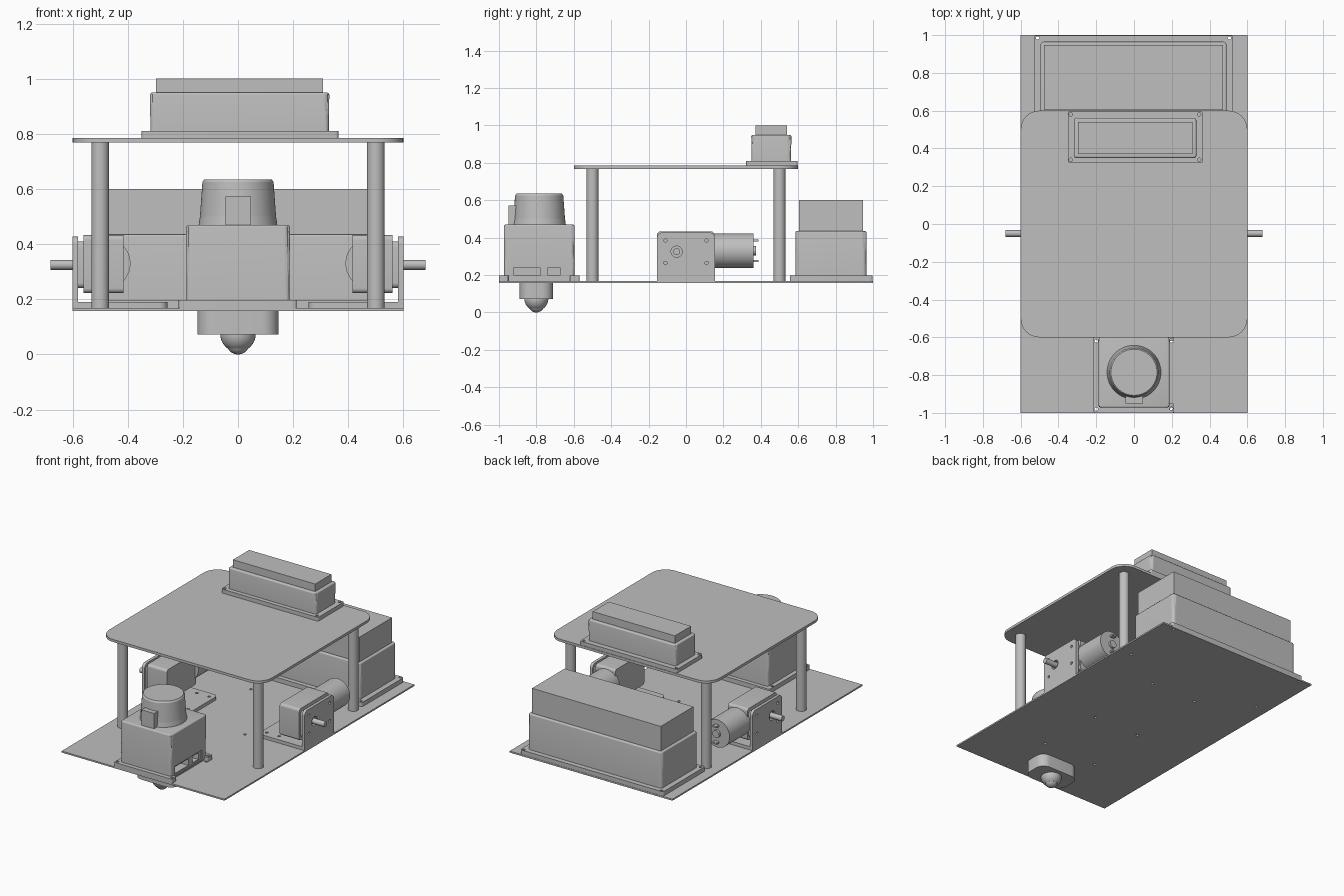
import bpy, bmesh, math
from mathutils import Matrix, Vector

cube = bpy.data.objects.get("Cube")
if cube:
    bpy.data.objects.remove(cube, do_unlink=True)

grey = bpy.data.materials.new("plain grey")
grey.use_nodes = True
COLOR = (0.52, 0.52, 0.52, 1)
grey.diffuse_color = COLOR
grey.node_tree.nodes["Principled BSDF"].inputs["Base Color"].default_value = COLOR


def finish(name, bm):
    bmesh.ops.recalc_face_normals(bm, faces=bm.faces)
    mesh = bpy.data.meshes.new(name)
    bm.to_mesh(mesh)
    bm.free()
    mesh.materials.append(grey)
    ob = bpy.data.objects.new(name, mesh)
    bpy.context.collection.objects.link(ob)
    return ob


def box(name, x, y, z, round_axis=None, radius=0.0, soft=0.0):
    """Box from (min, max) ranges; rounds edges along one axis, softens the top rim."""
    bm = bmesh.new()
    size = [b - a for a, b in (x, y, z)]
    mid = [(a + b) / 2 for a, b in (x, y, z)]
    bmesh.ops.create_cube(bm, size=1, matrix=Matrix.Translation(mid) @ Matrix.Diagonal((*size, 1)))
    if round_axis is not None:
        edges = [e for e in bm.edges
                 if abs((e.verts[0].co - e.verts[1].co).normalized()[round_axis]) > 0.9]
        bmesh.ops.bevel(bm, geom=edges, offset=radius, segments=8, profile=0.5, affect='EDGES')
    if soft:
        edges = [e for e in bm.edges if max(v.co.z for v in e.verts) > z[1] - 1e-4]
        bmesh.ops.bevel(bm, geom=edges, offset=soft, segments=4, profile=0.5, affect='EDGES')
    return finish(name, bm)


def rod(name, start, end, r1, r2=None, sides=40):
    """Cylinder or cone between two points."""
    a, b = Vector(start), Vector(end)
    turn = (b - a).to_track_quat('Z', 'Y').to_matrix().to_4x4()
    bm = bmesh.new()
    bmesh.ops.create_cone(bm, cap_ends=True, segments=sides, radius1=r1,
                          radius2=r1 if r2 is None else r2, depth=(b - a).length,
                          matrix=Matrix.Translation((a + b) / 2) @ turn)
    return finish(name, bm)


def ball(name, center, r):
    bm = bmesh.new()
    bmesh.ops.create_uvsphere(bm, u_segments=32, v_segments=20, radius=r,
                              matrix=Matrix.Translation(center))
    return finish(name, bm)


def cut(ob, cutters):
    for c in cutters:
        mod = ob.modifiers.new("cut", 'BOOLEAN')
        mod.operation, mod.solver, mod.object = 'DIFFERENCE', 'EXACT', c
    graph = bpy.context.evaluated_depsgraph_get()
    mesh = bpy.data.meshes.new_from_object(ob.evaluated_get(graph))
    ob.modifiers.clear()
    ob.data = mesh
    for c in cutters:
        bpy.data.objects.remove(c, do_unlink=True)


def holes(spots, z, r=0.009):
    return [rod("hole", (x, y, z - 0.04), (x, y, z + 0.04), r, sides=16) for x, y in spots]


def corners(x, y):
    return [(a, b) for a in x for b in y]


# Decks and posts
front_spots = corners((-0.2, 0.2), (-0.98, -0.62))
rear_spots = corners((-0.51, 0.505), (0.575, 0.985))
floor_spots = corners((-0.17, 0.17), (-0.17, 0.38))
base = box("base_plate", (-0.6, 0.6), (-1, 1), (0.158, 0.168))
cut(base, holes(front_spots + rear_spots + floor_spots, 0.163))
box("top_plate", (-0.6, 0.6), (-0.6, 0.6), (0.768, 0.785), 2, 0.1)
for x, y in corners((-0.5, 0.5), (-0.5, 0.5)):
    rod("post", (x, y, 0.166), (x, y, 0.77), 0.032)

# Rear open box with a block inside
flange = box("rear_box_flange", (-0.53, 0.525), (0.555, 0.998), (0.168, 0.197), 2, 0.012)
cut(flange, holes(rear_spots, 0.185))
body = box("rear_box", (-0.495, 0.49), (0.585, 0.965), (0.19, 0.435), 2, 0.02, 0.008)
cut(body, [box("hollow", (-0.477, 0.472), (0.603, 0.947), (0.21, 0.6))])
box("rear_block", (-0.47, 0.455), (0.61, 0.927), (0.205, 0.535))

# Small open tray on the top deck
tray_spots = corners((-0.335, 0.345), (0.34, 0.58))
flange = box("top_tray_flange", (-0.35, 0.365), (0.322, 0.597), (0.785, 0.811), 2, 0.012)
cut(flange, holes(tray_spots, 0.8))
tray = box("top_tray", (-0.318, 0.33), (0.35, 0.562), (0.805, 0.95), 2, 0.015, 0.008)
cut(tray, [box("hollow", (-0.297, 0.309), (0.371, 0.541), (0.82, 1))])

# Front housing: full flange on one side, corner ears on the other
flange = box("front_flange", (-0.215, 0.18), (-1, -0.57), (0.168, 0.197), 2, 0.012)
cut(flange, holes(front_spots[:2], 0.185))
for y in (-0.98, -0.6):
    ear = box("front_ear", (0.15, 0.212), (y - 0.02, y + 0.03), (0.168, 0.197), 2, 0.008)
    cut(ear, holes([(0.197, y + 0.003)], 0.185))
housing = box("front_housing", (-0.187, 0.187), (-0.972, -0.597), (0.18, 0.47), 2, 0.015, 0.008)
cut(housing, [box("recess", (0.18, 0.3), (-0.93, -0.645), (0.19, 0.25)),
              box("long_port", (0.12, 0.3), (-0.92, -0.78), (0.195, 0.24)),
              box("short_port", (0.12, 0.3), (-0.737, -0.675), (0.195, 0.24))])

# Scanner turret
Y = -0.785
rod("scanner_base", (0, Y, 0.468), (0, Y, 0.5), 0.143, 0.138, 64)
rod("scanner_turret", (0, Y, 0.5), (0, Y, 0.625), 0.138, 0.129, 64)
rod("scanner_cap", (0, Y, 0.625), (0, Y, 0.635), 0.129, 0.122, 64)
box("scanner_connector", (-0.046, 0.047), (-0.95, -0.87), (0.468, 0.572))

# Ball caster
box("caster_block", (-0.147, 0.147), (-0.89, -0.71), (0.072, 0.16), 2, 0.06)
socket = ball("caster_socket", (0, -0.8, 0.073), 0.064)
cut(socket, [box("trim", (-0.2, 0.2), (-1, -0.6), (-0.1, 0.022))])
ball("caster_ball", (0, -0.8, 0.043), 0.043)

# Drive units, mirrored left and right
for side, s in (("left", 1), ("right", -1)):
    def span(a, b):
        return tuple(sorted((s * a, s * b)))
    foot = box(side + "_bracket_foot", span(0.255, 0.598), (-0.155, 0.155), (0.168, 0.19), 2, 0.03)
    cut(foot, holes([(s * x, y) for x, y in corners((0.29, 0.38), (-0.11, 0.11))], 0.18))
    box(side + "_bracket_heel", span(0.54, 0.6), (-0.155, 0.155), (0.168, 0.19))
    wall = box(side + "_bracket_wall", span(0.58, 0.6), (-0.155, 0.155), (0.12, 0.428), 0, 0.03)
    cut(wall, [box("trim", (-1, 1), (-1, 1), (0, 0.168))]
        + [rod("hole", (s * 0.5, y, z), (s * 0.7, y, z), 0.009, sides=16)
           for y, z in corners((-0.11, 0.11), (0.265, 0.385))]
        + [rod("shaft_hole", (s * 0.5, -0.05, 0.325), (s * 0.7, -0.05, 0.325), 0.03)])
    box(side + "_gearbox_plate", span(0.555, 0.58), (-0.14, 0.14), (0.24, 0.41), 0, 0.02)
    box(side + "_gearbox", span(0.415, 0.56), (-0.155, 0.152), (0.222, 0.433), 0, 0.018)
    rod(side + "_shaft", (s * 0.5, -0.05, 0.325), (s * 0.68, -0.05, 0.325), 0.018)
    rod(side + "_motor", (s * 0.482, 0.14, 0.33), (s * 0.482, 0.36, 0.33), 0.092)
    rod(side + "_motor_boss", (s * 0.482, 0.35, 0.33), (s * 0.482, 0.375, 0.33), 0.025)
    for dz in (-0.055, 0.055):
        box(side + "_motor_terminal", span(0.467, 0.497), (0.35, 0.388),
            (0.325 + dz, 0.335 + dz))

# Smooth round surfaces, keep edges sharp
bpy.ops.object.select_all(action='DESELECT')
for ob in bpy.context.collection.objects:
    if ob.type == 'MESH':
        ob.select_set(True)
        bpy.context.view_layer.objects.active = ob
bpy.ops.object.shade_smooth_by_angle(angle=math.radians(30))
